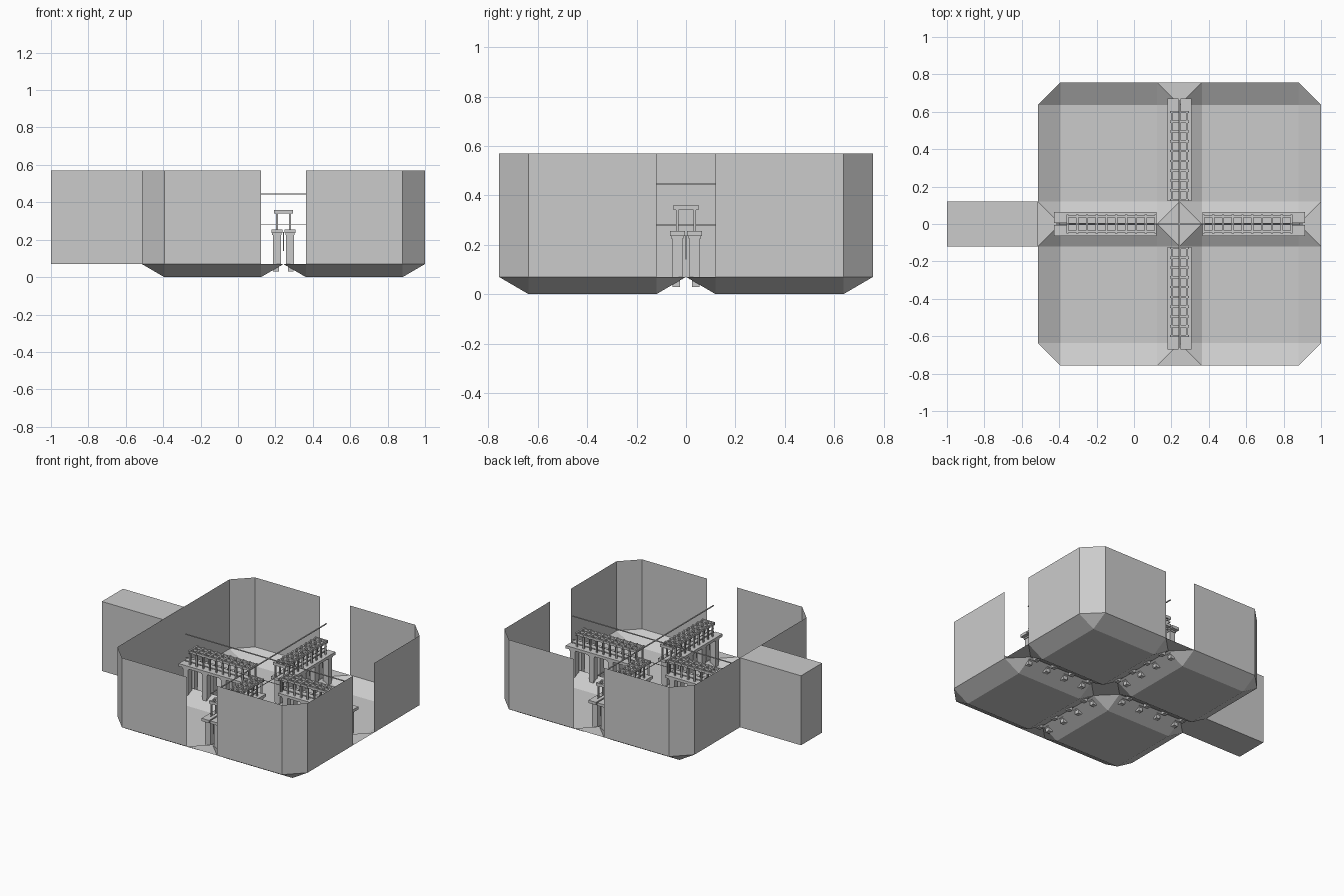
import bpy, bmesh, math
from mathutils import Matrix, Vector

cube = bpy.data.objects.get("Cube")
if cube:
    bpy.data.objects.remove(cube, do_unlink=True)

CX = 0.243           # room centre along x
H = 0.757            # half width of the room
K = 0.12             # corner cut and half width of the doorways
FLOOR, TOP = 0.07, 0.57

grey = bpy.data.materials.new("plain_grey")
grey.use_nodes = True
grey.diffuse_color = (0.6, 0.6, 0.6, 1)
grey.node_tree.nodes["Principled BSDF"].inputs["Base Color"].default_value = (0.6, 0.6, 0.6, 1)


def finish(bm, name, turn=0):
    """Turn a bmesh about the room centre and make it an object."""
    bmesh.ops.remove_doubles(bm, verts=bm.verts, dist=0.0001)
    bmesh.ops.recalc_face_normals(bm, faces=bm.faces)
    bm.transform(Matrix.Translation((CX, 0, 0)) @ Matrix.Rotation(turn * math.pi / 2, 4, 'Z'))
    mesh = bpy.data.meshes.new(name)
    bm.to_mesh(mesh)
    bm.free()
    mesh.materials.append(grey)
    ob = bpy.data.objects.new(name, mesh)
    bpy.context.collection.objects.link(ob)


def face(bm, *points):
    bm.faces.new([bm.verts.new(p) for p in points])


def box(bm, x, y, z):
    """Box from (low, high) pairs."""
    centre = Vector([(a + b) / 2 for a, b in (x, y, z)])
    size = [abs(b - a) for a, b in (x, y, z)]
    m = Matrix.Translation(centre) @ Matrix.Diagonal((*size, 1))
    bmesh.ops.create_cube(bm, size=1, matrix=m)


# Floor: four shallow trays with sloping rims and cut corners
bm = bmesh.new()
mid = H / 2
inner = mid - K
for sx in (-1, 1):
    for sy in (-1, 1):
        c = Vector((sx * mid, sy * mid, 0))
        low, rim = [], []
        for k in range(4):
            rot = Matrix.Rotation(k * math.pi / 2, 3, 'Z')
            low.append(c + rot @ Vector((inner, inner, 0)))
            rim.append((c + rot @ Vector((mid, inner, FLOOR)), c + rot @ Vector((inner, mid, FLOOR))))
        face(bm, *low)
        for k in range(4):
            n = (k + 1) % 4
            face(bm, low[k], *rim[k])
            face(bm, low[k], rim[k][1], rim[n][0], low[n])
# Flat diamond in the middle and flat thresholds at the doorways
face(bm, (K, 0, FLOOR), (0, K, FLOOR), (-K, 0, FLOOR), (0, -K, FLOOR))
for k in range(4):
    rot = Matrix.Rotation(k * math.pi / 2, 3, 'Z')
    face(bm, *[rot @ Vector(p) for p in ((H, -K, FLOOR), (H, K, FLOOR), (H - K, 0, FLOOR))])
finish(bm, "floor")

# Walls: one thin sheet around each corner
for k in range(4):
    bm = bmesh.new()
    path = [(H, K), (H, H - K), (H - K, H), (K, H)]
    for a, b in zip(path, path[1:]):
        face(bm, (*a, FLOOR), (*b, FLOOR), (*b, TOP), (*a, TOP))
    finish(bm, f"corner_wall_{k + 1}", k)

# Closed passage beyond one side
bm = bmesh.new()
box(bm, (-1 - CX, -H), (-K, K), (FLOOR, TOP))
finish(bm, "side_passage")

# Four long stands, one on each arm of the cross
CELLS = 9
R0, R1, RACK_END = 0.122, 0.67, 0.605
step = (RACK_END - R0 - 0.012) / CELLS
for k in range(4):
    # Two deck slabs
    bm = bmesh.new()
    for s in (-1, 1):
        box(bm, (R0, R1), (s * 0.005, s * 0.064), (0.235, 0.255))
    finish(bm, f"stand_deck_{k + 1}", k)

    # Legs with feet, flared heads and a hanging rod between
    bm = bmesh.new()
    for i in range(4):
        r = 0.17 + i * 0.15
        for s in (-1, 1):
            box(bm, (r - 0.02, r + 0.02), (s * 0.014, s * 0.056), (0.06, 0.225))
            box(bm, (r - 0.016, r + 0.016), (s * 0.024, s * 0.055), (0.03, 0.06))
            box(bm, (r - 0.025, r + 0.025), (s * 0.01, s * 0.06), (0.225, 0.235))
        box(bm, (r - 0.002, r + 0.002), (-0.002, 0.002), (0.14, 0.24))
    finish(bm, f"stand_legs_{k + 1}", k)

    # Upper rack: ladder of cells on thin posts
    bm = bmesh.new()
    for t in (-0.041, 0, 0.041):
        box(bm, (R0, RACK_END), (t - 0.005, t + 0.005), (0.342, 0.358))
    for i in range(CELLS + 1):
        r = R0 + 0.006 + i * step
        box(bm, (r - 0.006, r + 0.006), (-0.05, 0.05), (0.34, 0.36))
        for s in (-1, 1):
            box(bm, (r - 0.005, r + 0.005), (s * 0.03, s * 0.04), (0.255, 0.342))
    finish(bm, f"stand_rack_{k + 1}", k)

# Thin rails crossing over and through the stands
for turn, name in enumerate(("cross_rail", "long_rail")):
    bm = bmesh.new()
    box(bm, (-0.66, 0.66), (-0.004, 0.004), (0.443, 0.448))
    box(bm, (-0.66, 0.66), (-0.002, 0.002), (0.278, 0.281))
    finish(bm, name, turn)
